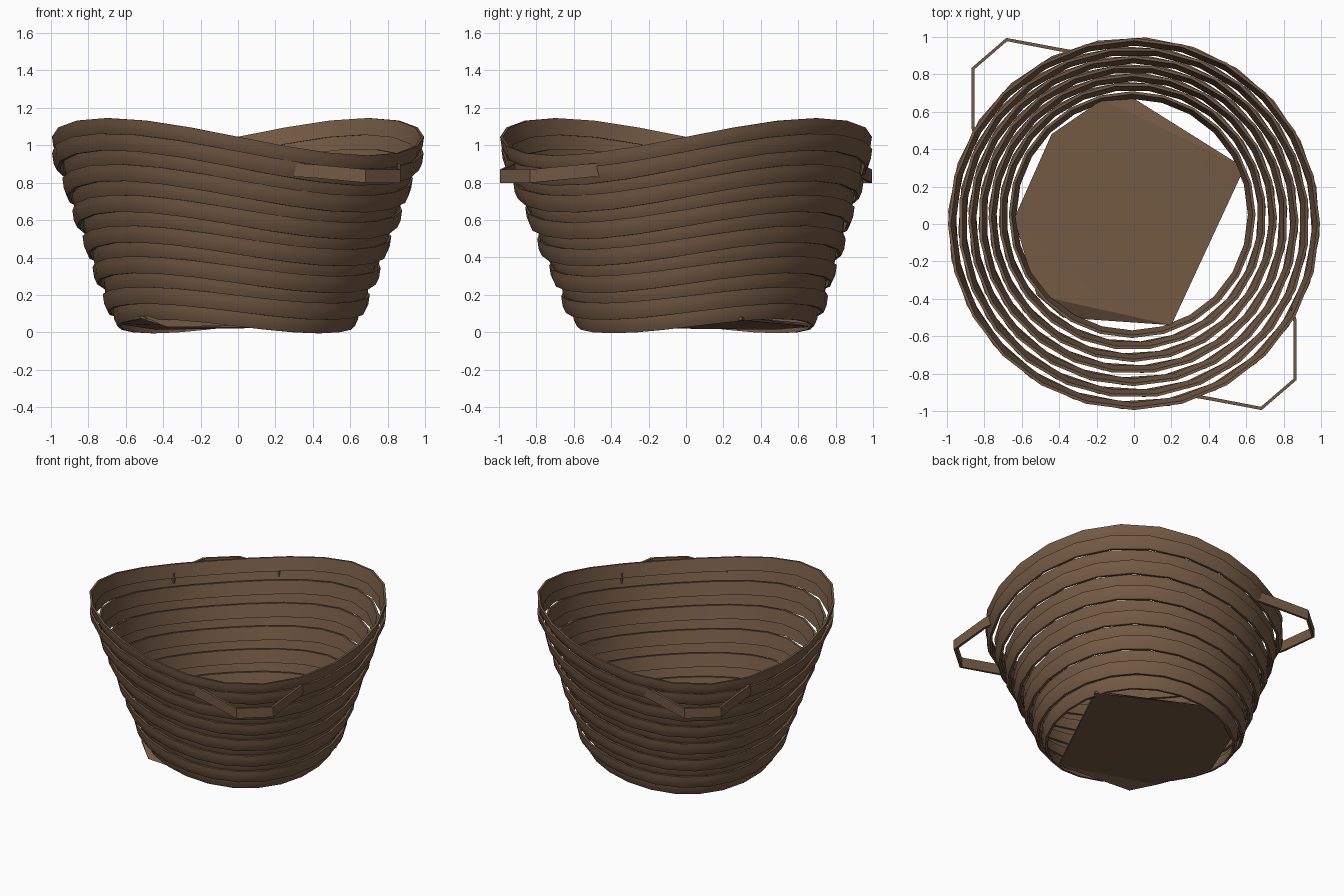
import bpy, bmesh, math

if "Cube" in bpy.data.objects:
    bpy.data.objects.remove(bpy.data.objects["Cube"])

brown = bpy.data.materials.new("wicker brown")
brown.diffuse_color = (0.17, 0.10, 0.057, 1)
brown.use_nodes = True
brown.node_tree.nodes["Principled BSDF"].inputs["Base Color"].default_value = brown.diffuse_color

def finish(name, bm, angle=30):
    bmesh.ops.recalc_face_normals(bm, faces=bm.faces)
    me = bpy.data.meshes.new(name)
    bm.to_mesh(me)
    bm.free()
    me.materials.append(brown)
    ob = bpy.data.objects.new(name, me)
    bpy.context.collection.objects.link(ob)
    bpy.ops.object.select_all(action='DESELECT')
    ob.select_set(True)
    bpy.context.view_layer.objects.active = ob
    bpy.ops.object.shade_smooth_by_angle(angle=math.radians(angle))
    return ob

def bridge(bm, sections, closed):
    n, k = len(sections), len(sections[0])
    for i in range(n if closed else n - 1):
        a, b = sections[i], sections[(i + 1) % n]
        for j in range(k):
            bm.faces.new((a[j], a[(j + 1) % k], b[(j + 1) % k], b[j]))
    if not closed:
        bm.faces.new(sections[0])
        bm.faces.new(sections[-1])

# Woven bands: leaning hoops, alternately in and out, on a saddle shaped wave
BANDS, SEG = 13, 24
for i in range(BANDS):
    t = i / (BANDS - 1)
    cx, cy = -0.01 * (1 - t), 0.05 * (1 - t)
    radius = 0.640 + 0.335 * t + (0.028 if i % 2 else 0.0)
    zc = 0.078 + 0.922 * t
    amp = 0.038 + 0.062 * t
    hh, lean = 0.045, 0.013
    profile = [(-0.009 - lean, -hh), (0.007 - lean, -hh), (0.011, -0.2 * hh),
               (0.011 + 0.3 * lean, 0.4 * hh), (0.006 + lean, hh), (-0.009 + lean, hh)]
    bm = bmesh.new()
    rings = []
    for s in range(SEG):
        a = 2 * math.pi * (s + 0.25 * (i % 4)) / SEG
        z = zc + amp * math.sin(2 * a)
        rings.append([bm.verts.new((cx + (radius + p) * math.cos(a),
                                    cy + (radius + p) * math.sin(a), z + q))
                      for p, q in profile])
    bridge(bm, rings, True)
    finish(f"woven_band_{i + 1}", bm)

# Base: irregular six sided plate with two folded-down corners
def base_height(x, y):
    return 0.052 + 0.03 * math.sin(2 * math.atan2(y - 0.05, x + 0.01))

bm = bmesh.new()
outline = [(-0.17, 0.665), (0.59, 0.30), (0.20, -0.54),
           (-0.52, -0.38), (-0.64, 0.03), (-0.44, 0.48)]
top = [bm.verts.new((x, y, base_height(x, y) + 0.008)) for x, y in outline]
low = [bm.verts.new((x, y, base_height(x, y) - 0.008)) for x, y in outline]
bm.faces.new(top)
bm.faces.new(low)
for j in range(6):
    k = (j + 1) % 6
    bm.faces.new((top[j], top[k], low[k], low[j]))
for j, x, y in ((0, 0.0, 0.67), (2, -0.38, -0.50)):
    tip = bm.verts.new((x, y, 0.03))
    bm.faces.new((top[j], top[j + 1], tip))
    bm.faces.new((low[j], tip, low[j + 1]))
bmesh.ops.triangulate(bm, faces=[f for f in bm.faces if len(f.verts) > 4])
finish("base_plate", bm, 20)

# Handles: angular strap loops on the two low sides of the rim
path = [(0.30, -0.915, 0.868), (0.40, -0.932, 0.862), (0.68, -0.985, 0.835),
        (0.86, -0.83, 0.835), (0.86, -0.52, 0.865), (0.845, -0.45, 0.868)]
for name, sgn in (("front_handle", 1), ("back_handle", -1)):
    bm = bmesh.new()
    secs = []
    for i, (x, y, z) in enumerate(path):
        p, q = path[max(i - 1, 0)], path[min(i + 1, len(path) - 1)]
        tx, ty = q[0] - p[0], q[1] - p[1]
        length = math.hypot(tx, ty)
        nx, ny = ty / length * 0.009, -tx / length * 0.009
        secs.append([bm.verts.new((sgn * (x + d * nx), sgn * (y + d * ny), z + h))
                     for d, h in ((-1, -0.036), (1, -0.036), (1, 0.036), (-1, 0.036))])
    bridge(bm, secs, False)
    finish(name, bm, 20)
